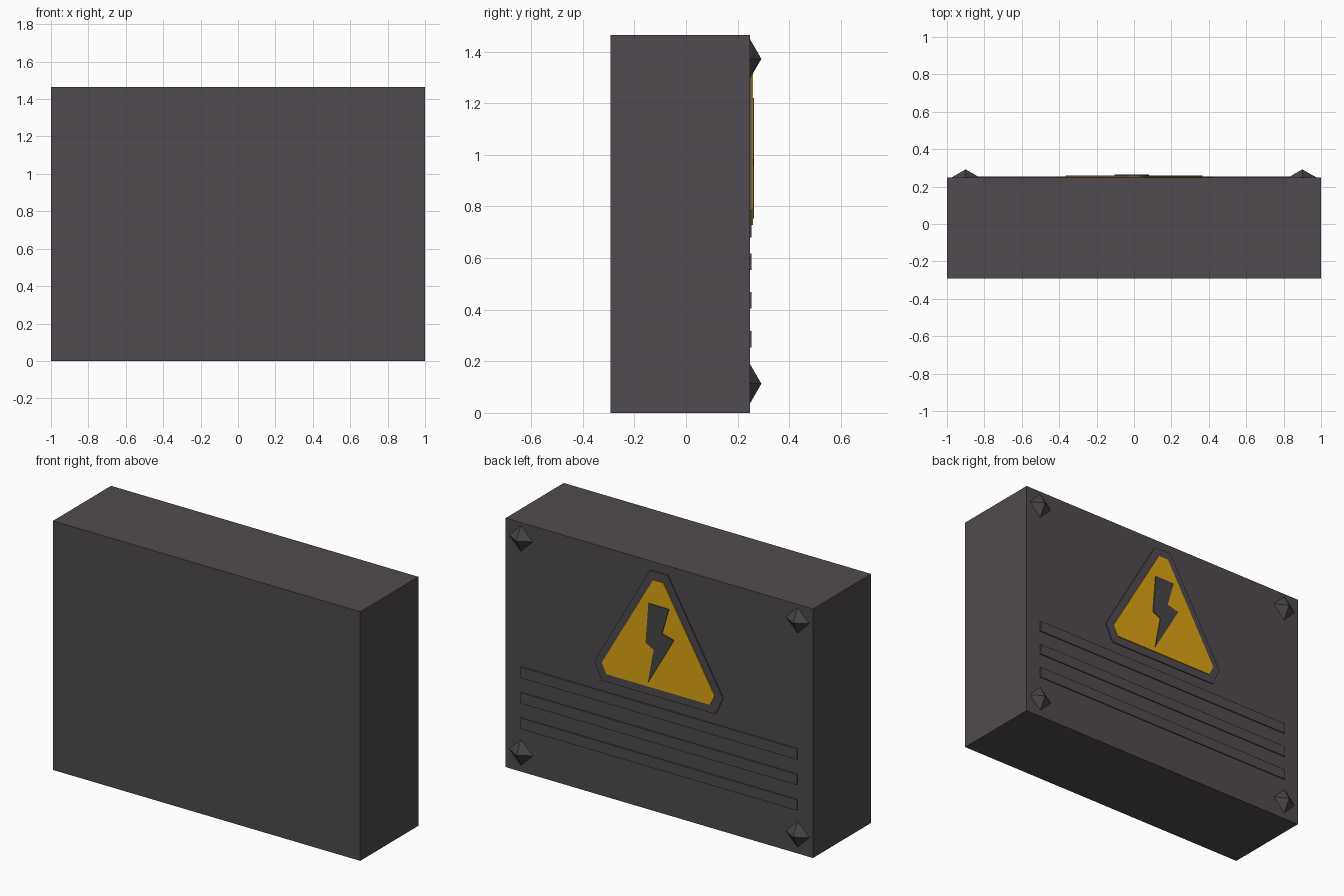
import bpy, bmesh, math
from mathutils import Matrix

if "Cube" in bpy.data.objects:
    bpy.data.objects.remove(bpy.data.objects["Cube"])


def material(name, r, g, b):
    m = bpy.data.materials.new(name)
    m.diffuse_color = (r, g, b, 1)
    m.use_nodes = True
    m.node_tree.nodes["Principled BSDF"].inputs["Base Color"].default_value = m.diffuse_color
    return m


CASE = material("dark_grey_case", 0.078, 0.068, 0.077)
BOLT = material("charcoal", 0.066, 0.063, 0.064)
YELLOW = material("warning_yellow", 0.72, 0.37, 0.006)

BACK = 0.248  # y of the decorated face


def finish(bm, name, mat):
    bmesh.ops.recalc_face_normals(bm, faces=bm.faces)
    me = bpy.data.meshes.new(name)
    bm.to_mesh(me)
    bm.free()
    me.materials.append(mat)
    ob = bpy.data.objects.new(name, me)
    bpy.context.collection.objects.link(ob)
    return ob


def box(name, x0, x1, y0, y1, z0, z1, mat):
    bm = bmesh.new()
    bmesh.ops.create_cube(bm, size=1)
    for v in bm.verts:
        v.co = ((x0 + x1) / 2 + v.co.x * (x1 - x0),
                (y0 + y1) / 2 + v.co.y * (y1 - y0),
                (z0 + z1) / 2 + v.co.z * (z1 - z0))
    return finish(bm, name, mat)


def plate(name, outline, y0, y1, mat):
    """Extrude an (x, z) outline from y0 to y1."""
    bm = bmesh.new()
    face = bm.faces.new([bm.verts.new((x, y0, z)) for x, z in outline])
    ext = bmesh.ops.extrude_face_region(bm, geom=[face])
    for g in ext["geom"]:
        if isinstance(g, bmesh.types.BMVert):
            g.co.y = y1
    return finish(bm, name, mat)


def mirrored(half):
    return half + [(-x, z) for x, z in reversed(half)]


# Main case
box("case", -1, 1, -0.292, BACK, 0, 1.465, CASE)

# Three raised horizontal ribs
for i, z in enumerate((0.254, 0.404, 0.554)):
    box(f"rib_{i + 1}", -0.9, 0.9, BACK - 0.002, BACK + 0.006, z, z + 0.064, CASE)

# Warning sign: border, yellow triangle, lightning bolt
plate("sign_border", mirrored([(0.058, 1.412), (0.418, 0.785), (0.37, 0.68)]),
      BACK - 0.002, BACK + 0.006, CASE)
plate("sign_triangle", mirrored([(0.033, 1.363), (0.367, 0.788), (0.337, 0.728)]),
      BACK + 0.005, BACK + 0.011, YELLOW)
plate("lightning_mark",
      [(0.06, 1.22), (-0.072, 1.22), (-0.028, 1.065), (-0.105, 1.045),
       (0.064, 0.754), (0.026, 0.956), (0.079, 0.984)],
      BACK + 0.01, BACK + 0.016, BOLT)

# Corner studs: four-sided points
for i, (x, z) in enumerate((x, z) for x in (-0.9, 0.9) for z in (0.113, 1.372)):
    bm = bmesh.new()
    bmesh.ops.create_cone(bm, cap_ends=True, segments=4, radius1=0.08,
                          radius2=0, depth=0.046)
    bmesh.ops.remove_doubles(bm, verts=bm.verts, dist=1e-5)
    bmesh.ops.transform(bm, verts=bm.verts,
                        matrix=Matrix.Translation((x, BACK + 0.021, z))
                        @ Matrix.Rotation(-math.pi / 2, 4, "X"))
    finish(bm, f"corner_stud_{i + 1}", BOLT)
